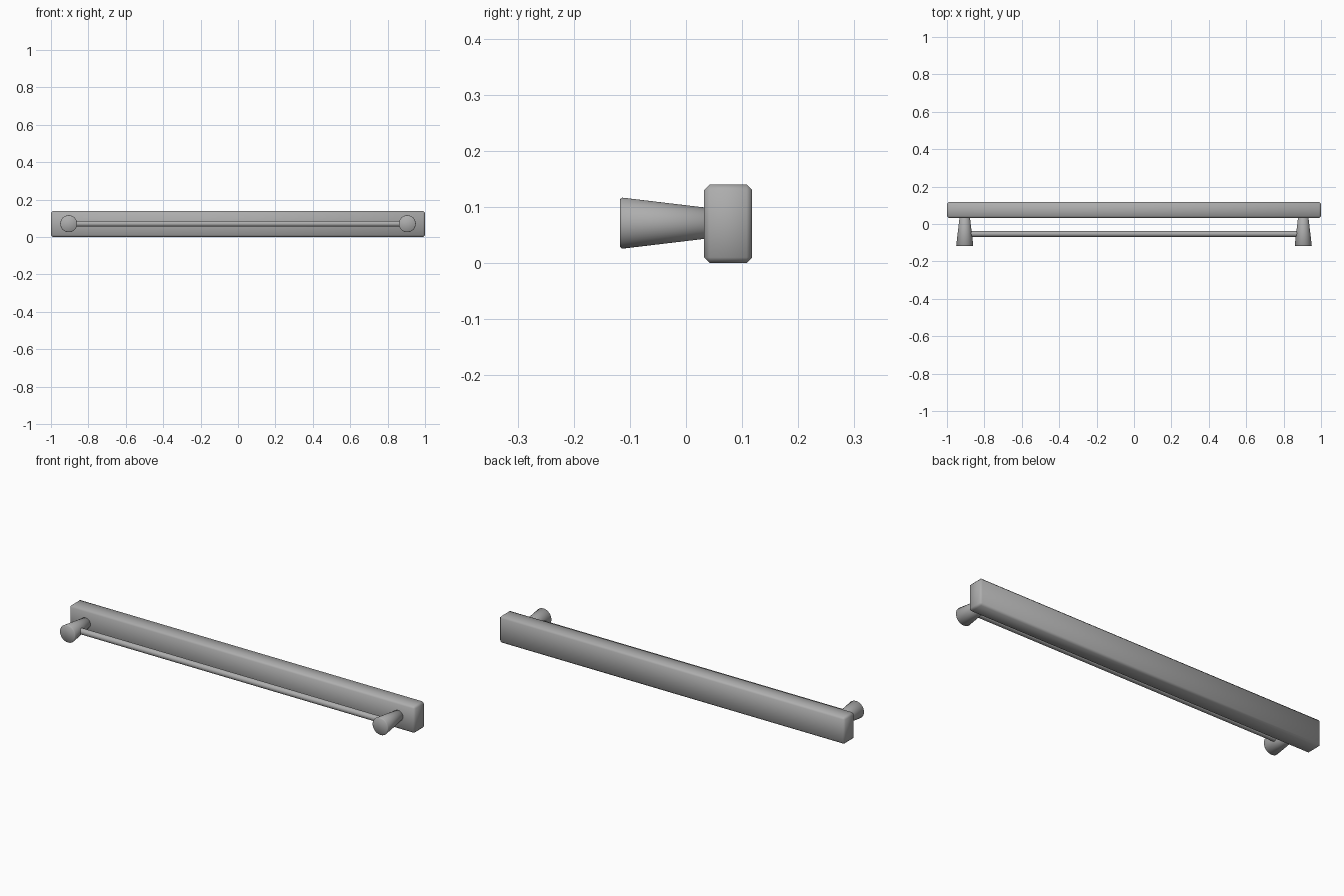
import bpy
import math

cube = bpy.data.objects.get("Cube")
if cube:
    bpy.data.objects.remove(cube, do_unlink=True)

grey = bpy.data.materials.new("satin_grey")
grey.use_nodes = True
grey.diffuse_color = (0.42, 0.42, 0.42, 1)
grey.node_tree.nodes["Principled BSDF"].inputs["Base Color"].default_value = (0.42, 0.42, 0.42, 1)

AXIS_Z = 0.071
PEG_X = 0.905


def finish(obj, name, bevel=0.0, angle=35):
    """Name, colour, chamfer and shade a part."""
    obj.name = name
    obj.data.materials.append(grey)
    if bevel:
        mod = obj.modifiers.new("chamfer", "BEVEL")
        mod.width = bevel
        mod.segments = 1
        mod.limit_method = "ANGLE"
        mod.angle_limit = math.radians(50)
        bpy.ops.object.modifier_apply(modifier=mod.name)
    bpy.ops.object.shade_smooth_by_angle(angle=math.radians(angle))


# Backing board with chamfered edges
bpy.ops.mesh.primitive_cube_add(size=1, location=(0, 0.075, 0.07))
board = bpy.context.object
board.scale = (2, 0.086, 0.14)
bpy.ops.object.transform_apply(location=False, rotation=False, scale=True)
finish(board, "backing_board", 0.01, 50)

# Tapered pegs, wide end to the front
for side, x in (("right", -PEG_X), ("left", PEG_X)):
    bpy.ops.mesh.primitive_cone_add(vertices=48, radius1=0.046, radius2=0.0275,
                                    depth=0.155, location=(x, -0.0405, AXIS_Z),
                                    rotation=(-math.pi / 2, 0, 0))
    finish(bpy.context.object, side + "_peg", 0.004, 50)

# Rail between the pegs
bpy.ops.mesh.primitive_cylinder_add(vertices=32, radius=0.0155, depth=2 * PEG_X,
                                    location=(0, -0.053, AXIS_Z),
                                    rotation=(0, math.pi / 2, 0))
finish(bpy.context.object, "rail")
